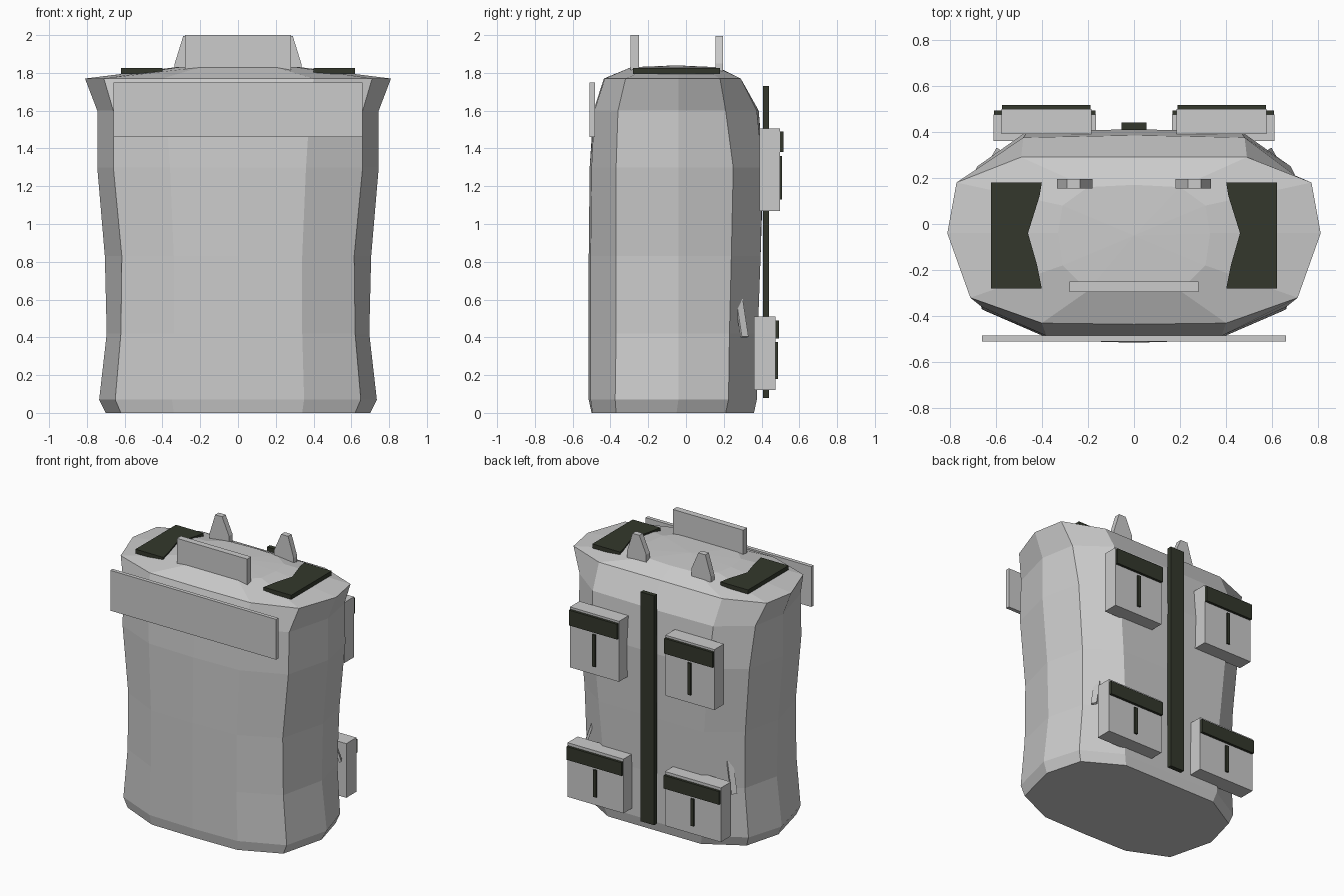
import bpy, bmesh, math
from mathutils import Vector

if "Cube" in bpy.data.objects:
    bpy.data.objects.remove(bpy.data.objects["Cube"])


def material(name, rgb):
    m = bpy.data.materials.new(name)
    m.diffuse_color = (*rgb, 1)
    m.use_nodes = True
    m.node_tree.nodes["Principled BSDF"].inputs["Base Color"].default_value = m.diffuse_color
    return m


GREY = material("light grey", (0.60, 0.60, 0.60))
DARK = material("dark olive", (0.033, 0.039, 0.025))


def finish(name, bm, mat):
    bmesh.ops.recalc_face_normals(bm, faces=bm.faces)
    mesh = bpy.data.meshes.new(name)
    bm.to_mesh(mesh)
    bm.free()
    mesh.materials.append(mat)
    ob = bpy.data.objects.new(name, mesh)
    bpy.context.collection.objects.link(ob)
    return ob


def box(name, x, y, z, mat):
    bm = bmesh.new()
    bmesh.ops.create_cube(bm, size=1)
    for v in bm.verts:
        v.co = [lo + (c + 0.5) * (hi - lo) for c, (lo, hi) in zip(v.co, (x, y, z))]
    return finish(name, bm, mat)


def side_box(name, s, x, y, z, mat):
    return box(name, sorted((s * x[0], s * x[1])), y, z, mat)


# Torso: half sections (front centre y, five corner points, back centre y) per height
SECTIONS = [
    (0.00, -0.50, [(0.34, -0.495), (0.62, -0.37), (0.70, -0.05), (0.63, 0.21), (0.37, 0.36)], 0.36),
    (0.07, -0.515, [(0.35, -0.505), (0.65, -0.375), (0.735, -0.04), (0.655, 0.225), (0.39, 0.375)], 0.375),
    (0.42, -0.515, [(0.34, -0.505), (0.62, -0.37), (0.695, -0.04), (0.63, 0.23), (0.39, 0.38)], 0.38),
    (0.83, -0.515, [(0.34, -0.505), (0.615, -0.37), (0.705, -0.04), (0.64, 0.24), (0.42, 0.395)], 0.395),
    (1.30, -0.51, [(0.36, -0.50), (0.66, -0.37), (0.745, -0.04), (0.68, 0.25), (0.46, 0.405)], 0.41),
    (1.60, -0.49, [(0.38, -0.485), (0.66, -0.36), (0.745, -0.04), (0.70, 0.21), (0.48, 0.375)], 0.385),
    (1.77, -0.435, [(0.40, -0.43), (0.71, -0.32), (0.81, -0.04), (0.77, 0.18), (0.49, 0.29)], 0.29),
    (1.83, -0.29, [(0.20, -0.29), (0.31, -0.18), (0.33, -0.04), (0.31, 0.08), (0.20, 0.16)], 0.17),
]
bm = bmesh.new()
rings = []
for z, front, pts, back in SECTIONS:
    loop = [(0, front)] + pts + [(0, back)] + [(-x, y) for x, y in reversed(pts)]
    rings.append([bm.verts.new((x, y, z)) for x, y in loop])
n = len(rings[0])
for a, b in zip(rings, rings[1:]):
    for i in range(n):
        j = (i + 1) % n
        bm.faces.new((a[i], a[j], b[j], b[i]))
bm.faces.new(rings[0])
top = bm.verts.new((0, -0.05, 1.84))
for i in range(n):
    bm.faces.new((rings[-1][i], rings[-1][(i + 1) % n], top))
finish("torso_shell", bm, GREY)

# Chest panel, collar plate and spine strip
box("chest_panel", (-0.66, 0.66), (-0.51, -0.483), (1.46, 1.75), GREY)
box("collar_plate", (-0.28, 0.28), (-0.295, -0.25), (1.815, 2.0), GREY)
box("spine_strip", (-0.055, 0.055), (0.408, 0.44), (0.08, 1.73), DARK)

for s, side in ((1, "right"), (-1, "left")):
    # Shoulder pad, its inner edge sunk in the torso top
    bm = bmesh.new()
    outline = [(0.62, -0.28), (0.62, 0.18), (0.40, 0.18), (0.41, 0.12),
               (0.46, -0.04), (0.42, -0.18), (0.40, -0.28)]
    f = bm.faces.new([bm.verts.new((s * x, y, 1.795)) for x, y in outline])
    ext = bmesh.ops.extrude_face_region(bm, geom=[f])["geom"]
    bmesh.ops.translate(bm, vec=(0, 0, 0.03), verts=[g for g in ext if isinstance(g, bmesh.types.BMVert)])
    finish("shoulder_pad_" + side, bm, DARK)

    # Upright collar fin at the back
    bm = bmesh.new()
    outline = [(0.18, 1.81), (0.335, 1.81), (0.335, 1.85), (0.29, 1.995), (0.235, 1.995), (0.18, 1.87)]
    f = bm.faces.new([bm.verts.new((s * x, 0.155, z)) for x, z in outline])
    ext = bmesh.ops.extrude_face_region(bm, geom=[f])["geom"]
    bmesh.ops.translate(bm, vec=(0, 0.04, 0), verts=[g for g in ext if isinstance(g, bmesh.types.BMVert)])
    finish("collar_fin_" + side, bm, GREY)

    # Back pouches with flap and closing strap
    for level, x, y0, y1, z, flap, strap in (
            ("upper", (0.185, 0.575), 0.39, 0.498, (1.07, 1.505), (1.38, 1.49), (1.13, 1.36)),
            ("lower", (0.165, 0.610), 0.36, 0.475, (0.12, 0.51), (0.395, 0.49), (0.18, 0.375))):
        tag = level + "_" + side
        mid = (x[0] + x[1]) / 2
        side_box("pouch_" + tag, s, x, (y0, y1), z, GREY)
        side_box("pouch_flap_" + tag, s, (x[0] + 0.003, x[1] - 0.003), (y1 - 0.005, y1 + 0.018), flap, DARK)
        side_box("pouch_strap_" + tag, s, (mid - 0.012, mid + 0.012), (y1 - 0.005, y1 + 0.011), strap, DARK)

    # Slanted thin side rod on the rear flank
    rod = box("flank_rod_" + side, (-0.02, 0.02), (-0.008, 0.008), (-0.135, 0.135), GREY)
    rod.location = (s * 0.565, 0.29, 0.53)
    rod.rotation_euler = Vector((-s * 0.07, -0.04, 0.26)).to_track_quat('Z', 'Y').to_euler()
